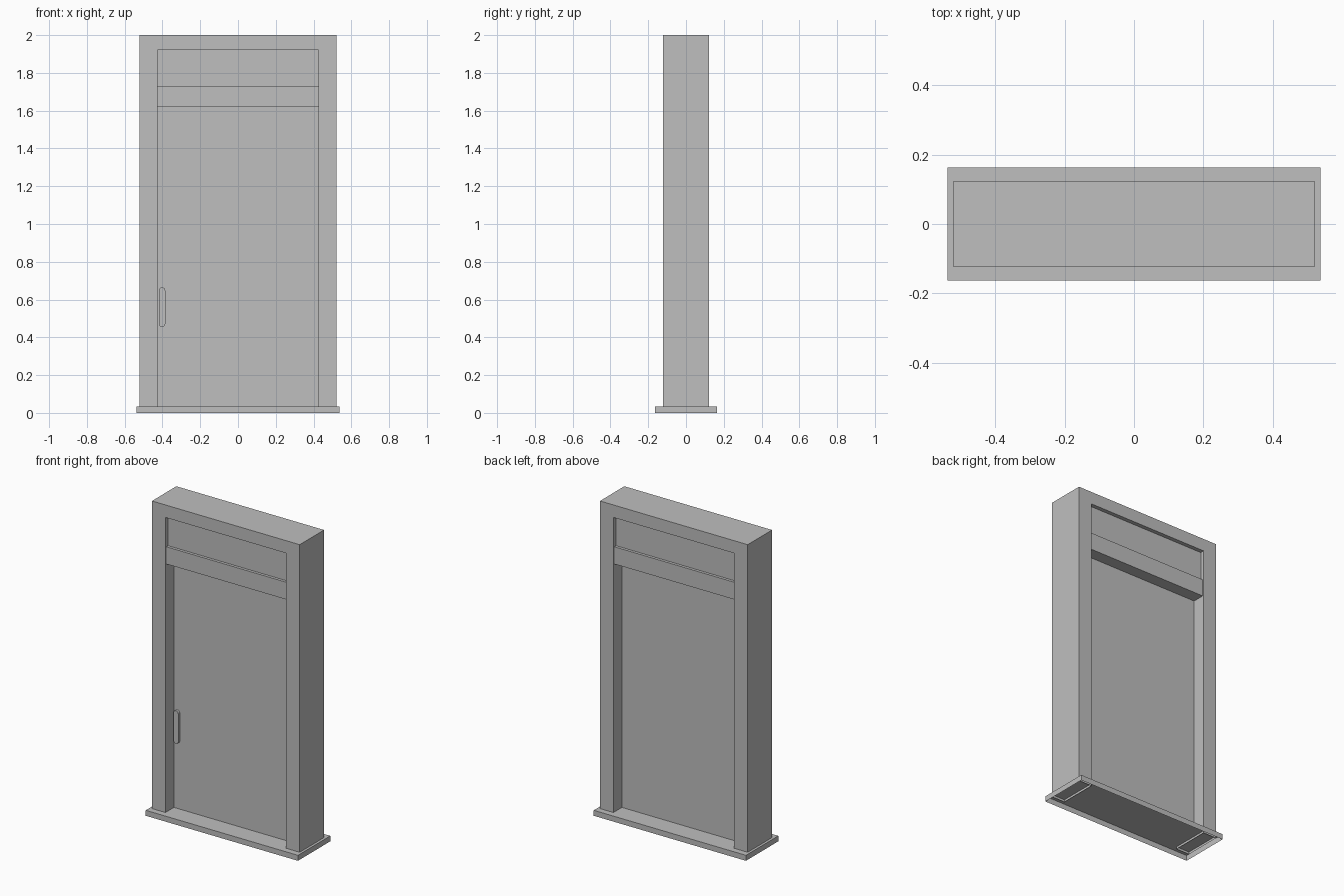
import bpy
import bmesh
import math

cube = bpy.data.objects.get("Cube")
if cube:
    bpy.data.objects.remove(cube, do_unlink=True)

grey = bpy.data.materials.new("plain grey")
grey.use_nodes = True
colour = (0.52, 0.52, 0.52, 1)
grey.diffuse_color = colour
grey.node_tree.nodes["Principled BSDF"].inputs["Base Color"].default_value = colour

HALF_OPENING = 0.427
SILL_TOP = 0.035


def finish(bm, name):
    bmesh.ops.recalc_face_normals(bm, faces=bm.faces)
    mesh = bpy.data.meshes.new(name)
    bm.to_mesh(mesh)
    bm.free()
    mesh.materials.append(grey)
    obj = bpy.data.objects.new(name, mesh)
    bpy.context.collection.objects.link(obj)
    return obj


def extrude_profile(name, points, y0, y1, open_below=None):
    """Extrude an x-z outline along y; optionally drop the downward faces at one height."""
    bm = bmesh.new()
    face = bm.faces.new([bm.verts.new((x, y0, z)) for x, z in points])
    result = bmesh.ops.extrude_face_region(bm, geom=[face], use_keep_orig=True)
    moved = [v for v in result["geom"] if isinstance(v, bmesh.types.BMVert)]
    bmesh.ops.translate(bm, verts=moved, vec=(0, y1 - y0, 0))
    if open_below is not None:
        low = [f for f in bm.faces
               if all(abs(v.co.z - open_below) < 0.001 for v in f.verts)]
        bmesh.ops.delete(bm, geom=low, context="FACES")
    return finish(bm, name)


def slab(name, half_x, half_y, z0, z1, open_below=None):
    outline = [(-half_x, z0), (half_x, z0), (half_x, z1), (-half_x, z1)]
    return extrude_profile(name, outline, -half_y, half_y, open_below)


# Threshold, hollow underneath
slab("threshold", 0.538, 0.163, 0, SILL_TOP, open_below=0)

# Frame: two jambs and a head in one outline, jamb ends open below
FOOT = 0.02
half_frame = [(0.522, 2), (0.522, FOOT), (HALF_OPENING, FOOT), (HALF_OPENING, 1.92)]
outline = half_frame + [(-x, z) for x, z in reversed(half_frame)]
extrude_profile("door_frame", outline, -0.123, 0.123, open_below=FOOT)

# Door leaf, cross rail and upper panel
slab("door_leaf", HALF_OPENING, 0.037, SILL_TOP, 1.62)
slab("cross_rail", HALF_OPENING, 0.115, 1.62, 1.73)
slab("upper_panel", HALF_OPENING, 0.097, 1.73, 1.92)

# Round-ended pull handle on the front
RADIUS, STEPS = 0.017, 10
pull = []
for centre_z, start in ((0.648, 0), (0.472, math.pi)):
    for i in range(STEPS + 1):
        a = start + math.pi * i / STEPS
        pull.append((-0.402 + RADIUS * math.cos(a), centre_z + RADIUS * math.sin(a)))
handle = extrude_profile("pull_handle", pull, -0.053, -0.036)
bpy.ops.object.select_all(action="DESELECT")
handle.select_set(True)
bpy.context.view_layer.objects.active = handle
bpy.ops.object.shade_smooth_by_angle(angle=math.radians(40))
